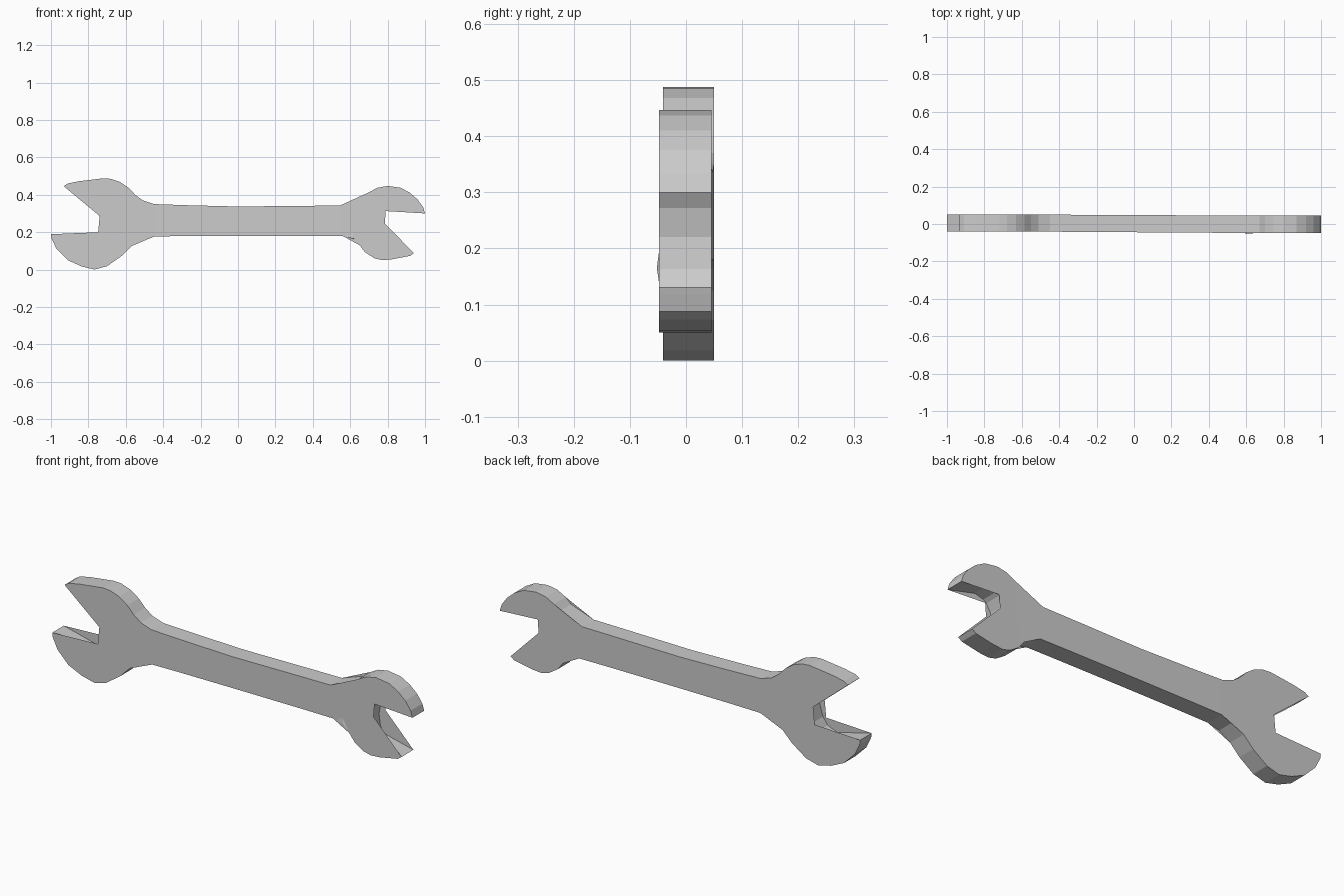
import bpy, bmesh

# Jaw profiles in (x, z), counter-clockwise seen from the front
large_jaw = [(-0.45, 0.35), (-0.51, 0.37), (-0.55, 0.40), (-0.585, 0.437), (-0.63, 0.468),
             (-0.68, 0.485), (-0.72, 0.488), (-0.85, 0.472), (-0.91, 0.46), (-0.932, 0.446),
             (-0.762, 0.404), (-0.725, 0.38), (-0.703, 0.345), (-0.702, 0.31), (-0.711, 0.262),
             (-0.73, 0.20), (-0.757, 0.163), (-0.81, 0.142), (-1.0, 0.189), (-0.997, 0.165),
             (-0.97, 0.11), (-0.91, 0.05), (-0.837, 0.017), (-0.767, 0.0), (-0.70, 0.018),
             (-0.623, 0.072), (-0.57, 0.125), (-0.51, 0.163), (-0.447, 0.177)]
small_jaw = [(0.56, 0.179), (0.63, 0.158), (0.65, 0.13), (0.68, 0.092), (0.73, 0.06),
             (0.77, 0.05), (0.82, 0.054), (0.92, 0.073), (0.94, 0.088), (0.815, 0.118),
             (0.773, 0.13), (0.757, 0.163), (0.75, 0.22), (0.76, 0.272), (0.783, 0.313),
             (0.80, 0.326), (0.847, 0.338), (1.0, 0.30), (0.99, 0.333), (0.96, 0.375),
             (0.92, 0.41), (0.87, 0.437), (0.80, 0.447), (0.745, 0.437), (0.70, 0.413),
             (0.67, 0.385), (0.545, 0.342)]
# Handle stations: x, bottom z, top z
handle = [(-0.28, 0.179, 0.344), (0.0, 0.18, 0.337), (0.1, 0.18, 0.338), (0.4, 0.18, 0.341)]


def mix(a, b, x):
    # depth changes gradually along the handle
    t = min(max((x + 0.45) / 1.05, 0), 1)
    return a + (b - a) * t


def add_object(name, bm):
    bmesh.ops.recalc_face_normals(bm, faces=bm.faces[:])
    mesh = bpy.data.meshes.new(name)
    bm.to_mesh(mesh)
    bm.free()
    obj = bpy.data.objects.new(name, mesh)
    bpy.context.collection.objects.link(obj)
    return obj


# Wrench body: outline walls plus front and back faces
bottom = [(x, b) for x, b, t in handle]
top = [(x, t) for x, b, t in handle]
outline = large_jaw + bottom + small_jaw + top[::-1]
n, nl, nh, ns = len(outline), len(large_jaw), len(handle), len(small_jaw)
bm = bmesh.new()
front = [bm.verts.new((x, mix(-0.041, -0.048, x), z)) for x, z in outline]
back = [bm.verts.new((x, mix(0.05, 0.045, x), z)) for x, z in outline]
for i in range(n):
    j = (i + 1) % n
    bm.faces.new((front[i], back[i], back[j], front[j]))
lower = [nl - 1 + k for k in range(nh + 2)]
upper = [0] + [n - 1 - k for k in range(nh)] + [nl + nh + ns - 1]
panels = [list(range(nl)), list(range(nl + nh, nl + nh + ns))]
panels += [[lower[k], lower[k + 1], upper[k + 1], upper[k]] for k in range(nh + 1)]
for side in (front, back):
    for p in panels:
        bm.faces.new([side[i] for i in p])
# triangulate the concave jaw faces cleanly
bmesh.ops.triangulate(bm, faces=[f for f in bm.faces if len(f.verts) > 4])
add_object("open_end_wrench", bm)

# Small raised facet where the handle meets the small jaw
bm = bmesh.new()
base = [bm.verts.new((x, -0.046, z)) for x, z in [(0.56, 0.181), (0.625, 0.16), (0.66, 0.125), (0.61, 0.21)]]
peak = bm.verts.new((0.62, -0.052, 0.165))
for i in range(4):
    bm.faces.new((base[i], base[(i + 1) % 4], peak))
bm.faces.new(base[::-1])
add_object("neck_facet", bm)
